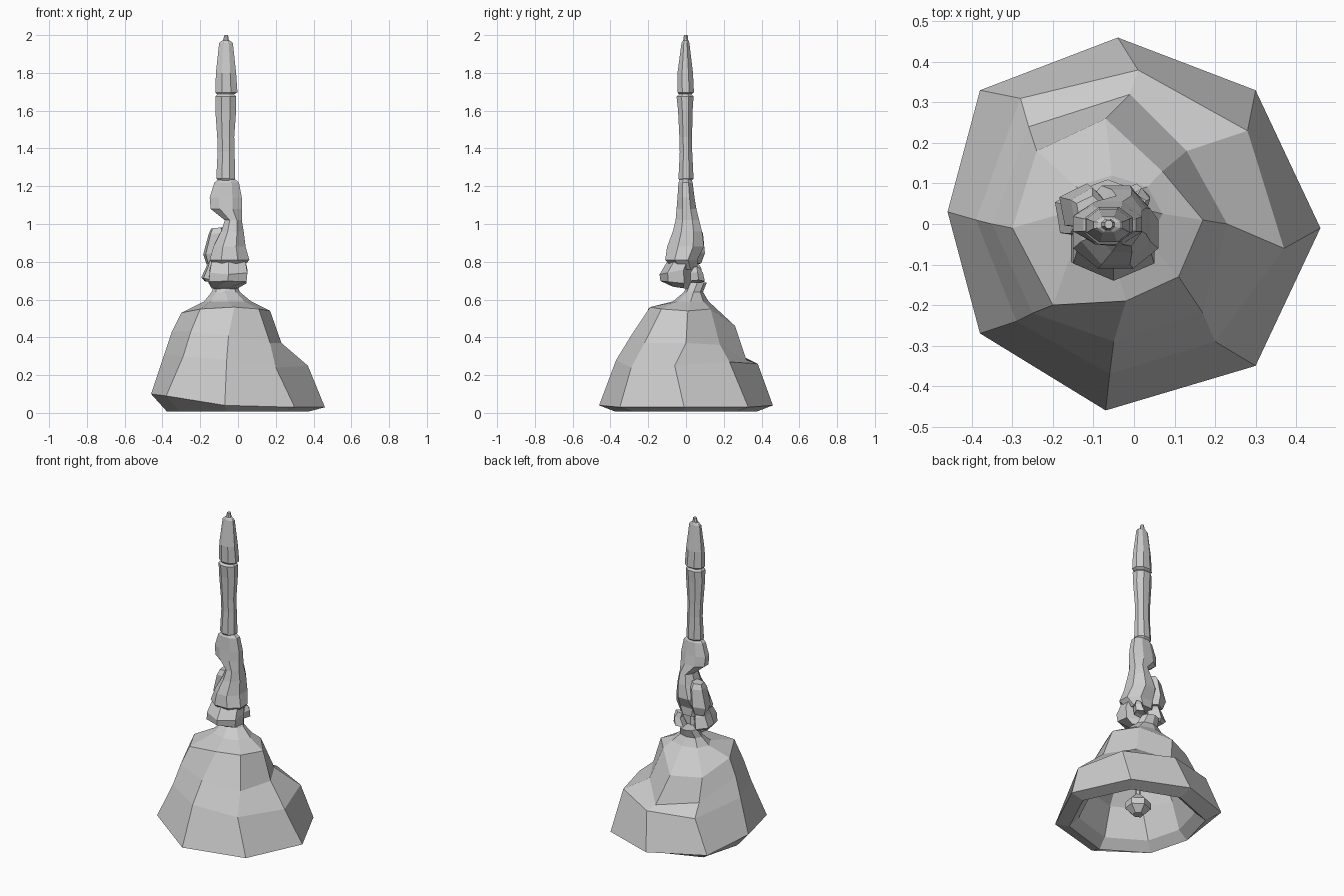
import bpy, bmesh
from math import sin, cos, pi, radians


def skin(name, rings, cap_start=True, cap_end=True):
    """Flat-faced mesh through rings that share a point count."""
    bm = bmesh.new()
    loops = [[bm.verts.new(p) for p in r] for r in rings]
    n = len(loops[0])
    for a, b in zip(loops, loops[1:]):
        for i in range(n):
            j = (i + 1) % n
            bm.faces.new((a[i], a[j], b[j], b[i]))
    if cap_start:
        bm.faces.new(loops[0][::-1])
    if cap_end:
        bm.faces.new(loops[-1])
    bmesh.ops.recalc_face_normals(bm, faces=bm.faces)
    me = bpy.data.meshes.new(name)
    bm.to_mesh(me)
    bm.free()
    ob = bpy.data.objects.new(name, me)
    bpy.context.collection.objects.link(ob)
    return ob


def oval(x0, x1, y0, y1, z, n=8, turn=22.5, tx=0, ty=0):
    """Ring filling a box in plan; tx and ty are the height slopes."""
    a = [2 * pi * i / n + radians(turn) for i in range(n)]
    mx, my = max(abs(cos(t)) for t in a), max(abs(sin(t)) for t in a)
    out = []
    for t in a:
        u, v = cos(t) / mx, sin(t) / my
        dx, dy = u * (x1 - x0) / 2, v * (y1 - y0) / 2
        out.append(((x0 + x1) / 2 + dx, (y0 + y1) / 2 + dy, z + tx * dx + ty * dy))
    return out


def scaled(ring, k, z):
    return [(x * k, y * k, z) for x, y, _ in ring]


# Bell bowl: worn octagon with a stepped shoulder on the back right
rim = [(.46, -.01, .03), (.30, .33, .03), (-.04, .46, .04), (-.38, .33, .06),
       (-.46, .03, .10), (-.38, -.27, .09), (-.07, -.46, .04), (.30, -.35, .03)]
step = [(.37, -.06, .25), (.28, .23, .27), (.01, .38, .26), (-.28, .31, .26),
        (-.39, .01, .31), (-.29, -.24, .30), (-.06, -.37, .28), (.20, -.29, .24)]
waist = [(.23, 0, .37), (.13, .18, .36), (-.01, .32, .28), (-.26, .24, .33),
         (-.35, 0, .43), (-.25, -.22, .43), (-.05, -.29, .41), (.17, -.22, .37)]
crown = [(.17, .01, .54), (.07, .13, .55), (-.07, .26, .46), (-.24, .18, .46),
         (-.30, -.01, .53), (-.20, -.20, .55), (-.02, -.19, .56), (.11, -.13, .55)]
inside = [scaled(crown, .75, .42), scaled(step, .72, .24), scaled(rim, .70, .06)]
neck = [oval(-.18, .07, -.07, .12, .59, turn=0), oval(-.14, .01, -.01, .09, .64, turn=0),
        oval(-.12, -.01, .01, .11, .69, turn=0)]
skin("bell_bowl", inside + [scaled(rim, .82, .008), rim, step, waist, crown] + neck)

# Clapper
skin("clapper_ball", [oval(-.06, 0, -.03, .03, .06, 6), oval(-.10, .04, -.07, .07, .10, 6),
                      oval(-.10, .04, -.07, .07, .14, 6), oval(-.05, -.01, -.02, .02, .19, 6)])
skin("clapper_rod", [oval(-.045, -.015, -.015, .015, z, 6) for z in (.17, .44)])

# Tilted collar where the handle meets the bowl
skin("handle_collar", [oval(-.14, 0, -.07, .04, .66, 6, 0, ty=-.15),
                       oval(-.155, .045, -.135, .03, .69, 6, 30, ty=-.1),
                       oval(-.15, .05, -.14, .03, .75, 6, 30, ty=.2),
                       oval(-.14, .04, -.10, .04, .80, 6, 30)])

# Carved lower handle with a notch on its left side
skin("carved_stem", [oval(-.12, .02, -.06, .06, .76), oval(-.15, .06, -.11, .06, .81),
                     oval(-.13, .04, -.10, .095, .88), oval(-.09, .03, -.07, .085, .96),
                     oval(-.07, .02, -.055, .07, 1.02), oval(-.145, .02, -.05, .055, 1.08),
                     oval(-.15, .02, -.045, .045, 1.14), oval(-.125, .005, -.04, .035, 1.22),
                     oval(-.10, -.02, -.03, .025, 1.24)])

# Chunky side lumps: (x0, x1, y0, y1, low, high, slope)
for i, (x0, x1, y0, y1, lo, hi, s) in enumerate([
        (-.19, -.06, -.02, .10, .79, .98, .1),
        (-.20, -.08, -.04, .09, .69, .80, -.2),
        (-.04, .04, .02, .10, .70, .77, .2)]):
    m = (lo + hi) / 2
    mx = (x0 + x1) / 2
    skin(f"carved_lump_{i + 1}", [
        oval(x0 + .02, x1 - .02, y0 + .02, y1 - .02, lo, 5, 10, tx=s),
        oval(x0, x1, y0, y1, m - .04, 5, 10, tx=s),
        oval(x0 + .03, x1, y0, y1 - .01, hi - .03, 5, 10, tx=s),
        oval(mx - .02, x1 - .01, y0 + .02, y1 - .03, hi, 5, 10, tx=s)])

# Two grip sections separated by a groove, ending in a small tip
skin("upper_handle", [oval(-.10, -.025, -.03, .025, 1.225), oval(-.115, -.015, -.04, .04, 1.24),
                      oval(-.108, -.018, -.033, .033, 1.38), oval(-.11, -.02, -.035, .032, 1.46),
                      oval(-.12, -.01, -.042, .035, 1.60), oval(-.12, -.01, -.05, .04, 1.675),
                      oval(-.11, -.02, -.038, .03, 1.687), oval(-.12, -.003, -.045, .042, 1.697),
                      oval(-.117, -.010, -.045, .037, 1.80), oval(-.10, -.027, -.024, .018, 1.957),
                      oval(-.09, -.035, -.02, .015, 1.967), oval(-.08, -.048, -.015, .012, 1.972),
                      oval(-.072, -.053, -.011, .009, 2.0)])
